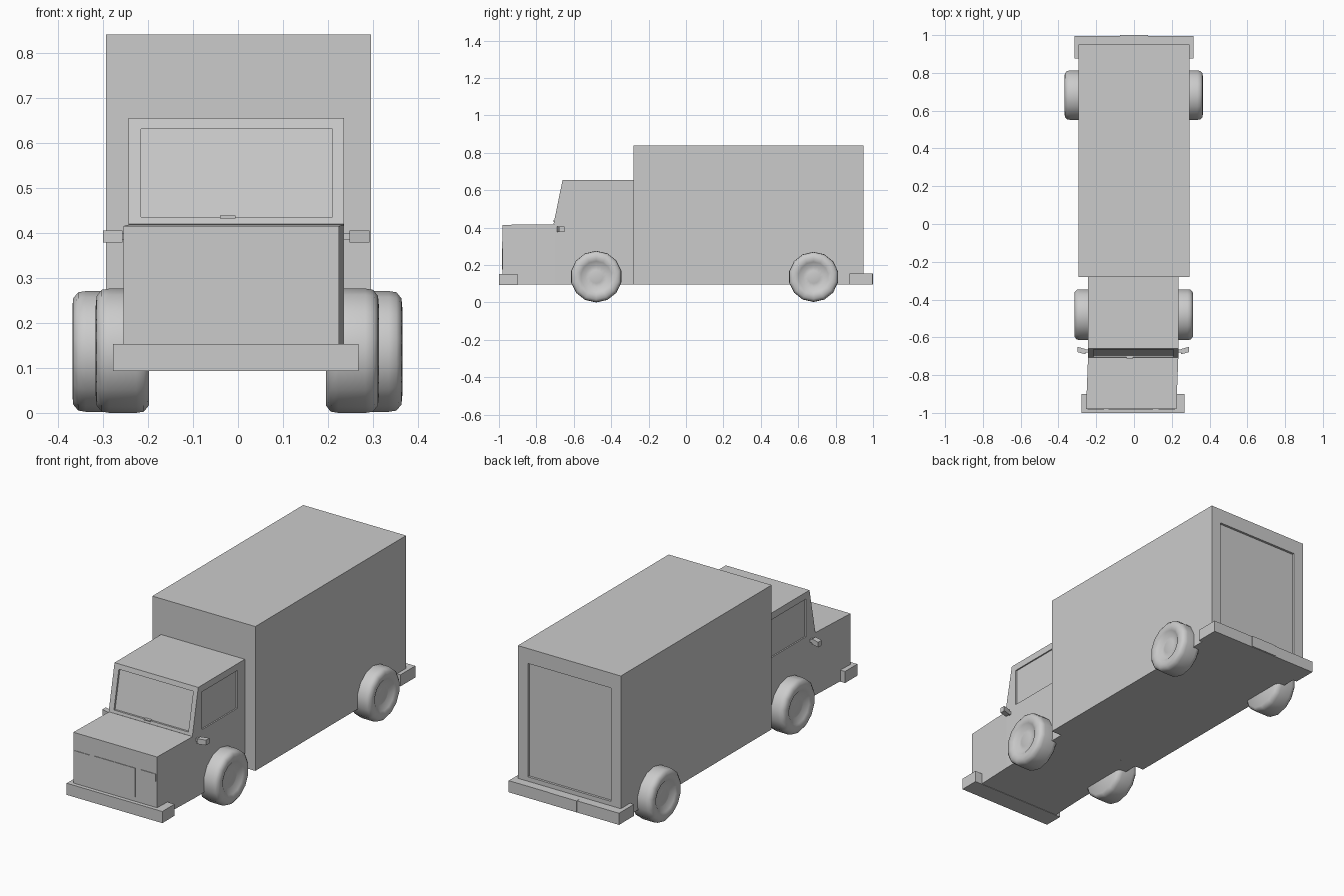
import bpy, bmesh, math
from mathutils import Matrix

if "Cube" in bpy.data.objects:
    bpy.data.objects.remove(bpy.data.objects["Cube"])


def finish(name, bm):
    bmesh.ops.recalc_face_normals(bm, faces=bm.faces)
    me = bpy.data.meshes.new(name)
    bm.to_mesh(me)
    bm.free()
    ob = bpy.data.objects.new(name, me)
    bpy.context.collection.objects.link(ob)
    return ob


def box(name, x, y, z):
    bm = bmesh.new()
    bmesh.ops.create_cube(bm, size=1)
    for v in bm.verts:
        for i, (a, b) in enumerate((x, y, z)):
            v.co[i] = a if v.co[i] < 0 else b
    return finish(name, bm)


def side_profile(name, pts, x0, x1):
    """Extrude a (y, z) outline between x0 and x1."""
    bm = bmesh.new()
    f = bm.faces.new([bm.verts.new((x0, y, z)) for y, z in pts])
    ext = bmesh.ops.extrude_face_region(bm, geom=[f])
    for g in ext['geom']:
        if isinstance(g, bmesh.types.BMVert):
            g.co.x = x1
    return finish(name, bm)


def cut(target, cutter):
    m = target.modifiers.new("recess", 'BOOLEAN')
    m.operation = 'DIFFERENCE'
    m.solver = 'EXACT'
    m.object = cutter
    cutter.hide_render = True
    cutter.hide_set(True)


# cargo box with recessed rear door
cargo = box("cargo_box", (-0.293, 0.295), (-0.28, 0.95), (0.095, 0.84))
cut(cargo, box("rear_door_cutter", (-0.237, 0.238), (0.938, 1.1), (0.178, 0.763)))

# cab with recessed windscreen and side windows
cab = side_profile("cab", [(-0.70, 0.095), (-0.28, 0.095), (-0.28, 0.655),
                           (-0.66, 0.655), (-0.708, 0.42), (-0.70, 0.415)], -0.243, 0.235)


def screen_y(z):
    return -0.708 + (z - 0.42) * 0.048 / 0.235


cut(cab, side_profile("windscreen_cutter", [
    (screen_y(0.435) + 0.01, 0.435), (screen_y(0.63) + 0.01, 0.63),
    (screen_y(0.63) - 0.1, 0.63), (screen_y(0.435) - 0.1, 0.435)], -0.215, 0.21))
for name, x in (("left", (-0.4, -0.236)), ("right", (0.228, 0.4))):
    cut(cab, box(name + "_window_cutter", x, (-0.63, -0.34), (0.425, 0.62)))

# small wiper at the foot of the windscreen
side_wiper = box("wiper", (-0.04, -0.005), (-0.712, -0.695), (0.432, 0.438))

# hood, skewed slightly towards -x at the front
hood = box("hood", (-0.243, 0.235), (-0.98, -0.695), (0.095, 0.418))
for v in hood.data.vertices:
    if v.co.y < -0.9:
        v.co.x -= 0.011
        v.co.z = min(v.co.z, 0.415)

# lamps and grille panel on the nose
for name, x, z in (("left_headlight", (-0.245, -0.158), (0.285, 0.323)),
                   ("right_headlight", (0.13, 0.218), (0.288, 0.326)),
                   ("grille", (-0.135, 0.1), (0.175, 0.325))):
    box(name, x, (-0.983, -0.97), z)

# bumpers and rear plate
box("front_bumper", (-0.278, 0.268), (-1.0, -0.90), (0.093, 0.153))
box("rear_bumper", (-0.315, 0.315), (0.875, 0.996), (0.095, 0.155))
box("rear_plate", (-0.075, 0.075), (0.98, 1.0), (0.097, 0.156))

# side mirrors on short stalks
for s, n in ((-1, "left"), (1, "right")):
    off = -0.004
    for part, a, b, y, z in (("mirror_stalk", 0.23, 0.256, (-0.68, -0.665), (0.384, 0.4)),
                             ("mirror", 0.252, 0.296, (-0.69, -0.662), (0.378, 0.405))):
        m = box(n + "_" + part, sorted((s * a + off, s * b + off)), y, z)
        if part == "mirror":
            for v in m.data.vertices:
                if abs(v.co.x) > 0.27:
                    v.co.y += 0.012


# wheels: revolved tyre section (depth inward from outer face, radius fraction)
SECTION = [(0.018, 0), (0.018, 0.26), (0.024, 0.42), (0.006, 0.60), (0.0, 0.72), (0.002, 0.88),
           (0.013, 0.98), (0.03, 1.0), (0.09, 1.0), (0.107, 0.98), (0.118, 0.88), (0.118, 0)]


def wheel(name, side, x_out, y, z, r, segs=14):
    bm = bmesh.new()
    vs = [bm.verts.new((side * (x_out - d), 0, -f * r)) for d, f in SECTION]
    es = [bm.edges.new(p) for p in zip(vs, vs[1:])]
    bmesh.ops.spin(bm, geom=vs + es, cent=(0, 0, 0), axis=(1, 0, 0),
                   angle=math.tau, steps=segs, use_duplicate=False)
    bmesh.ops.remove_doubles(bm, verts=bm.verts, dist=0.0005)
    bmesh.ops.transform(bm, matrix=Matrix.Translation((0, y, z)), verts=bm.verts)
    for f in bm.faces:
        f.smooth = True
    finish(name, bm)


for side, n in ((-1, "left"), (1, "right")):
    shift = 0.003 if side < 0 else 0
    wheel(n + "_front_wheel", side, 0.313 + shift, -0.48, 0.138, 0.138)
    wheel(n + "_rear_wheel", side, 0.365 + shift, 0.682, 0.1365, 0.134)
